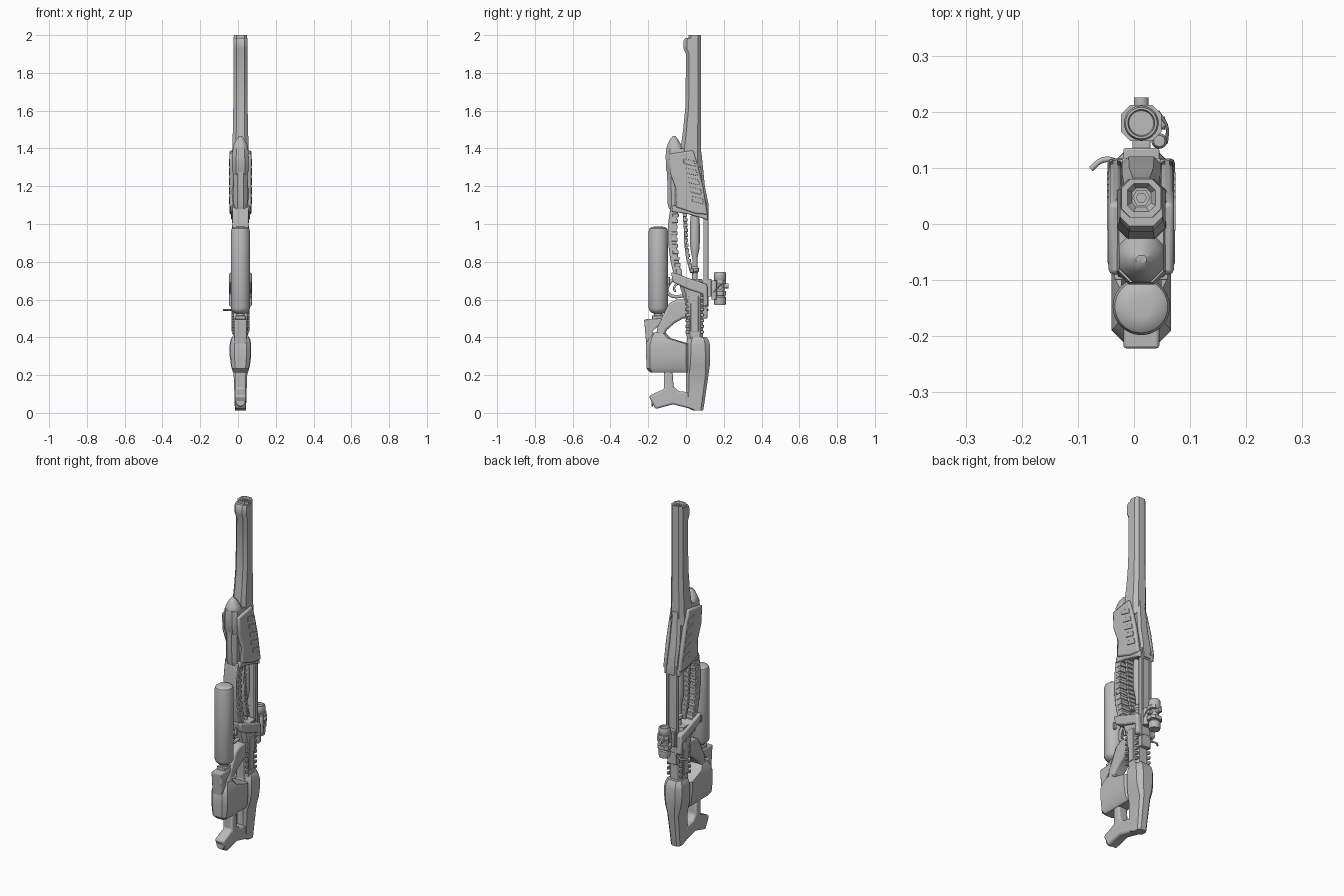
import bpy, bmesh, math
from mathutils import Vector

if "Cube" in bpy.data.objects:
    bpy.data.objects.remove(bpy.data.objects["Cube"], do_unlink=True)

CX = 0.013  # centre plane of the rifle
grey = bpy.data.materials.new("plain grey")
grey.use_nodes = True
grey.diffuse_color = (0.5, 0.5, 0.5, 1)
grey.node_tree.nodes["Principled BSDF"].inputs["Base Color"].default_value = (0.5, 0.5, 0.5, 1)


def finish(bm, name, bevel=0.0, angle=35):
    bmesh.ops.recalc_face_normals(bm, faces=bm.faces)
    mesh = bpy.data.meshes.new(name)
    bm.to_mesh(mesh)
    bm.free()
    mesh.materials.append(grey)
    ob = bpy.data.objects.new(name, mesh)
    bpy.context.collection.objects.link(ob)
    bpy.ops.object.select_all(action='DESELECT')
    bpy.context.view_layer.objects.active = ob
    ob.select_set(True)
    bpy.ops.object.shade_smooth_by_angle(angle=math.radians(angle))
    if bevel:
        mod = ob.modifiers.new("Bevel", 'BEVEL')
        mod.width, mod.segments = bevel, 2
        mod.limit_method = 'ANGLE'
    return ob


def skin(bm, rings):
    """Join a row of equal rings with faces and close both ends."""
    rings = [[bm.verts.new(p) for p in ring] for ring in rings]
    n = len(rings[0])
    for a, b in zip(rings, rings[1:]):
        for i in range(n):
            bm.faces.new((a[i], a[(i + 1) % n], b[(i + 1) % n], b[i]))
    bm.faces.new(rings[0])
    bm.faces.new(rings[-1])


def loft(name, sections, cut=0.3, angle=35):
    """Eight-sided body; each section is z, front y, back y, half width."""
    rings = []
    for z, y0, y1, w in sections:
        c = cut * min(w, (y1 - y0) / 2)
        half = [(w - c, y0), (w, y0 + c), (w, y1 - c), (w - c, y1)]
        outline = half + [(-x, y) for x, y in reversed(half)]
        rings.append([(CX + x, y, z) for x, y in outline])
    bm = bmesh.new()
    skin(bm, rings)
    return finish(bm, name, angle=angle)


def plate(name, outline, w, bevel=0.006, x=0.0):
    """Side outline in y, z given a half width across x."""
    bm = bmesh.new()
    skin(bm, [[(CX + x + s, y, z) for y, z in outline] for s in (-w, w)])
    return finish(bm, name, bevel)


def block(name, y0, y1, z0, z1, w, x=0.0, bevel=0.003):
    return plate(name, [(y0, z0), (y1, z0), (y1, z1), (y0, z1)], w, bevel, x)


def lathe(name, profile, y, x=0.0, axis='Z', n=32, z=0.0):
    """Turned part; the profile holds radius, distance along the axis."""
    rings = []
    for r, h in profile:
        ring = []
        for i in range(n):
            a = math.tau * i / n
            u, v = r * math.cos(a), r * math.sin(a)
            d = {'Z': (u, v, h), 'Y': (u, h, v), 'X': (h, u, v)}[axis]
            ring.append(Vector((CX + x, y, z)) + Vector(d))
        rings.append(ring)
    bm = bmesh.new()
    skin(bm, rings)
    return finish(bm, name)


def tube(name, points, radius):
    curve = bpy.data.curves.new(name, 'CURVE')
    curve.dimensions = '3D'
    curve.bevel_depth, curve.bevel_resolution = radius, 3
    curve.use_fill_caps = True
    sp = curve.splines.new('BEZIER')
    sp.bezier_points.add(len(points) - 1)
    for bp, p in zip(sp.bezier_points, points):
        bp.co = p
        bp.handle_left_type = bp.handle_right_type = 'AUTO'
    curve.materials.append(grey)
    ob = bpy.data.objects.new(name, curve)
    bpy.context.collection.objects.link(ob)
    bpy.ops.object.select_all(action='DESELECT')
    bpy.context.view_layer.objects.active = ob
    ob.select_set(True)
    bpy.ops.object.convert(target='MESH')


# Barrel shroud with a recessed muzzle
loft("barrel_shroud", [(1.3, -.03, .08, .045), (1.42, -.026, .08, .043), (1.5, -.015, .08, .04),
     (1.62, -.003, .08, .038), (1.9, 0, .08, .038), (1.93, -.013, .08, .038),
     (1.97, -.013, .08, .038), (1.985, -.004, .08, .038), (1.985, .012, .08, .036),
     (2, .012, .08, .035), (2, .022, .072, .025), (1.985, .03, .064, .017)], .45)
lathe("muzzle", [(.016, 1.97), (.016, 1.995), (.009, 1.995), (.009, 1.975)], .047, n=6)

# Handguard: nose, core, flared side shell and lower tube
loft("handguard_nose", [(1.3, -.1, 0, .04), (1.405, -.103, -.015, .04), (1.42, -.098, -.025, .036),
     (1.448, -.085, -.042, .022), (1.465, -.07, -.056, .009)], .6, 50)
loft("handguard_core", [(1.07, -.07, .09, .045), (1.22, -.072, .08, .048), (1.285, -.105, .07, .048),
     (1.36, -.108, .05, .045), (1.4, -.104, .035, .04)], .5)
loft("handguard_tube", [(1.08, -.09, -.035, .034), (1.11, -.098, -.03, .036), (1.3, -.1, -.03, .036)], .6)
for s in (-1, 1):
    plate("handguard_shell", [(-.09, 1.37), (.037, 1.39), (.06, 1.32), (.09, 1.2), (.115, 1.05),
          (.05, 1.055), (-.055, 1.09), (-.05, 1.18), (-.085, 1.27)], .012, .008, s * .046)
    for i in range(5):  # slanted louvers
        z, y = 1.11 + .05 * i, .072 - .011 * i
        plate("louver", [(y - .04, z + .01), (y + .022, z - .005), (y + .016, z + .024),
              (y - .04, z + .036)], .006, .002, s * .055)
loft("handguard_spine", [(1.03, .085, .12, .03), (1.1, .075, .12, .034), (1.2, .05, .1, .034),
     (1.38, .02, .082, .03)], .5)
plate("handguard_lower_band", [(-.07, 1.1), (.115, 1.06), (.115, 1.02), (.09, 1.03), (0, 1.055),
      (-.075, 1.065)], .05)

# Open skeleton frame: ribbed front band, ribbed inner band, post and back rails
front = [(-.06, 1.09), (-.073, 1.0), (-.073, .9), (-.06, .8), (-.035, .7)]
inner = [(-.01, 1.06), (-.004, .98), (-.002, .9), (.008, .82), (.03, .74)]
for name, path, t, w in (("front_band", front, .022, .042), ("inner_band", inner, .008, .034)):
    plate(name, [(y - t, z) for y, z in path] + [(y + t, z) for y, z in reversed(path)], w, .004)
    for (ya, za), (yb, zb) in zip(path, path[1:]):
        for k in (.15, .48, .82):
            y, z = ya + (yb - ya) * k, za + (zb - za) * k
            block("band_tooth", y - .004, y + t + .006, z - .01, z + .008, w + .003, bevel=.002)
lathe("inner_post", [(.014, .7), (.014, .74), (.022, .75), (.022, .765), (.013, .775), (.014, .82),
      (.024, .87), (.026, .9), (.026, 1.0), (.02, 1.06)], .047)
for s in (-1, 1):
    block("back_rail", .092, .118, .56, 1.08, .007, s * .027)
block("back_rail_web", .1, .112, .56, 1.08, .026)

# Air bottle with neck and valve
lathe("air_bottle", [(.022, .5), (.022, .525), (.034, .53), (.045, .54), (.051, .555), (.051, .96),
      (.047, .975), (.035, .984), (.02, .986)], -.147, n=40)
block("bottle_valve", -.18, -.115, .485, .515, .026)

# Receiver with slanted collar and toothed sides
loft("receiver", [(.36, .005, .09, .04), (.5, .002, .09, .042), (.6, -.01, .092, .045),
     (.66, -.03, .1, .046), (.71, -.04, .085, .046)], .4)
plate("receiver_collar", [(-.08, .745), (-.03, .73), (.05, .7), (.112, .68), (.117, .57), (.09, .56),
      (.09, .63), (.01, .655), (-.068, .69)], .06, .008)
for s in (-1, 1):
    for i in range(8):
        z = .42 + .03 * i
        block("receiver_tooth", -.002, .016, z, z + .016, .005, s * .041, .002)
        block("receiver_tooth", .076, .094, z, z + .016, .005, s * .041, .002)
    block("receiver_side_plate", .025, .066, .43, .62, .006, s * .041)

# Trigger and guard
tube("trigger_guard", [(CX, -.045, .72), (CX, -.085, .69), (CX, -.098, .64), (CX, -.07, .618),
     (CX, -.01, .62)], .009)
tube("trigger", [(CX, -.035, .69), (CX, -.062, .665), (CX, -.058, .64)], .006)

# Curved neck from receiver to bottle seat
plate("neck", [(.02, .6), (-.05, .6), (-.09, .58), (-.12, .52), (-.15, .46), (-.16, .4), (-.12, .4),
      (-.1, .44), (-.06, .475), (-.015, .5), (.02, .5)], .036, .012)

# Stock: front body, rear spine, lower grip
plate("bottle_seat", [(-.222, .495), (-.13, .5), (-.13, .475), (-.18, .43), (-.13, .38), (-.21, .36)],
      .032, .005)
loft("stock_body", [(.215, -.19, .02, .032), (.235, -.209, .02, .045), (.3, -.211, .02, .053),
     (.365, -.211, .02, .053), (.395, -.2, -.08, .046), (.425, -.18, -.11, .034)], .4)
loft("stock_spine", [(.012, .04, .09, .028), (.03, 0, .094, .03), (.1, 0, .104, .032),
     (.2, 0, .119, .036), (.25, 0, .126, .05), (.3, 0, .128, .057), (.36, 0, .127, .057),
     (.385, .006, .12, .053), (.403, .015, .108, .044)], .45)
plate("stock_foot", [(.05, .016), (-.07, .045), (-.162, .02), (-.197, .09), (-.115, .127), (-.118, .23),
      (-.072, .23), (-.066, .14), (-.04, .115), (.01, .11)], .03, .01)
lathe("foot_cap", [(.024, -.003), (.026, 0), (.026, .004)], -.18, axis='Y', z=.06)

# Sight with rings, mount and knobs
lathe("sight_tube", [(.029, .572), (.031, .58), (.031, .612), (.024, .62), (.024, .695), (.031, .705),
      (.031, .738), (.028, .745), (.024, .745), (.022, .735)], .18)
for z in (.622, .682):
    loft("sight_ring", [(z, .148, .212, .036), (z + .022, .148, .212, .036)], .5)
block("sight_mount", .11, .158, .625, .7, .016)
block("sight_mount_foot", .108, .135, .615, .71, .032)
lathe("sight_top_knob", [(.013, .02), (.013, .045)], .18, axis='Y', z=.672, n=20)
lathe("sight_side_knob", [(.012, .02), (.012, .042)], .18, axis='X', z=.665, n=20)
lathe("side_pointer", [(.013, .6), (.014, .61), (.014, .69), (.01, .7)], .148, .032, n=20)
tube("pointer_cable", [(CX + .03, .2, .69), (CX + .045, .175, .67), (CX + .045, .145, .64)], .003)

# Bolt lever reaching out to the right
tube("bolt_lever", [(CX, .1, .545), (-.02, .095, .545), (-.035, .112, .545), (-.055, .114, .545),
     (-.077, .098, .545)], .005)
block("bolt_housing", .08, .113, .5, .6, .03)
for s in (-1, 1):  # frame side lugs
    block("frame_lug", -.1, -.085, .68, .72, .008, s * .04)
